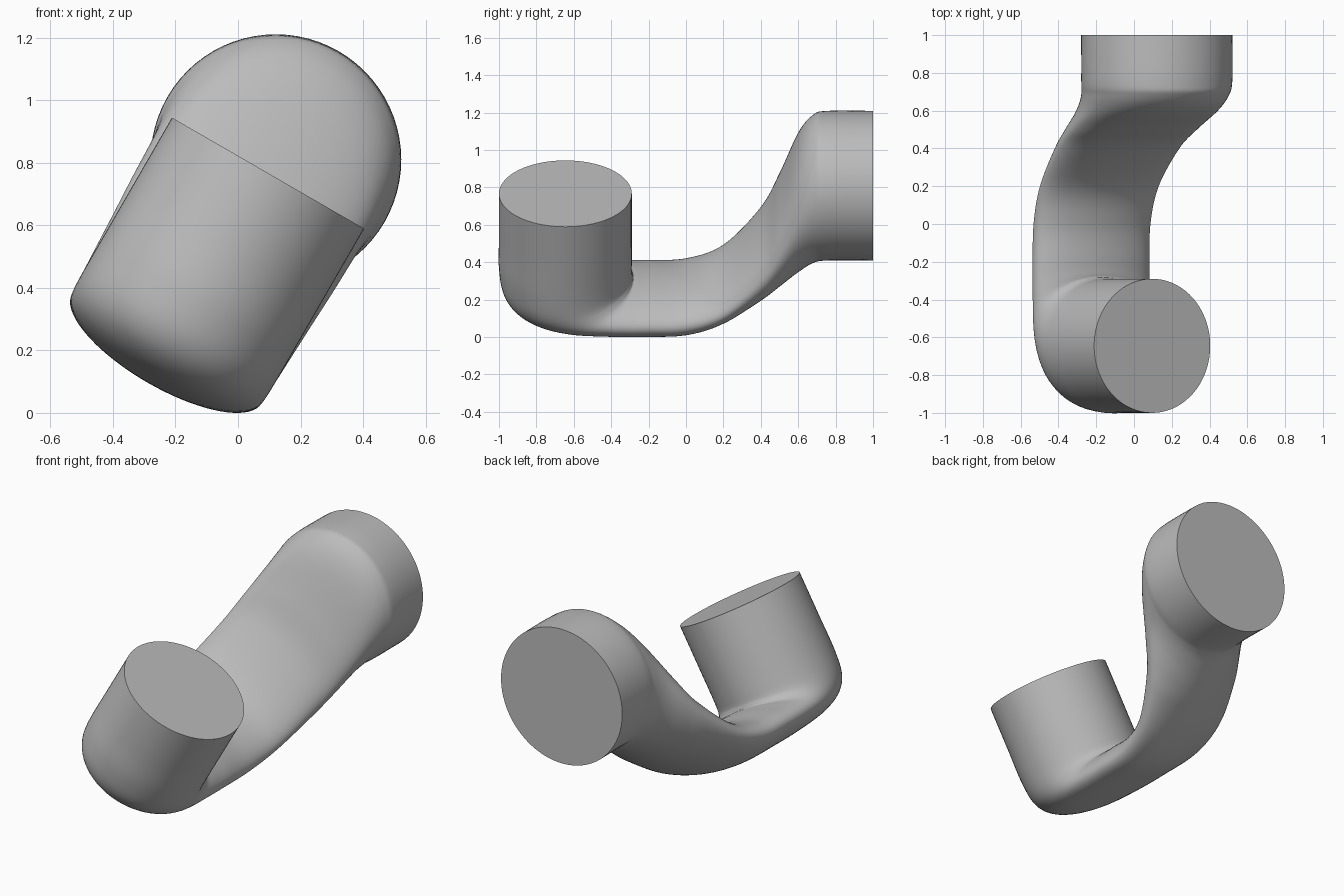
import bpy, bmesh, math
from mathutils import Vector

cube = bpy.data.objects.get("Cube")
if cube:
    bpy.data.objects.remove(cube)

SIDES, STEPS = 72, 8
TILT = math.radians(30)
ACROSS = Vector((math.cos(TILT), 0, -math.sin(TILT)))
RISE = Vector((math.sin(TILT), 0, math.cos(TILT)))
DEPTH = Vector((0, 1, 0))
MID = -0.3

# Pipe stations in the tilted symmetry plane:
# outer depth, outer rise, inner depth, inner rise, half width
stations = [Vector(s) for s in (
    (-1, .712, -.29, .712, .355),
    (-1, .45, -.29, .45, .355),
    (-1, .25, -.29, .28, .355),
    (-.97, .1, -.29, .22, .355),
    (-.88, .01, -.285, .2, .354),
    (-.72, -.04, -.28, .19, .352),
    (-.5, -.058, -.26, .19, .35),
    (-.25, -.06, -.2, .19, .35),
    (0, -.05, 0, .2, .35),
    (.2, .02, .2, .285, .355),
    (.4, .14, .4, .54, .363),
    (.5, .21, .5, .766, .37),
    (.6, .285, .6, 1.03, .376),
    (.68, .342, .68, 1.14, .388),
    (.76, .361, .76, 1.161, .4),
    (1, .361, 1, 1.161, .4),
)]


def blend(a, b, c, d, t):
    """Smooth interpolation between b and c."""
    return b + (c - a) * (t / 2) + (a * 2 - b * 5 + c * 4 - d) * (t * t / 2) \
        + (b * 3 - a - c * 3 + d) * (t ** 3 / 2)


def section(bm, s):
    """One elliptical ring spanning the outer and inner edges."""
    outer = DEPTH * s[0] + RISE * s[1]
    inner = DEPTH * s[2] + RISE * s[3]
    centre, half = (outer + inner) / 2 + ACROSS * MID, (inner - outer) / 2
    ring = []
    for i in range(SIDES):
        a = math.tau * i / SIDES
        ring.append(bm.verts.new(centre + half * math.cos(a) + ACROSS * (s[4] * math.sin(a))))
    return ring


# Loft the bent pipe through all stations
bm = bmesh.new()
ends = [stations[0]] + stations + [stations[-1]]
rings = []
for k in range(len(stations) - 1):
    for j in range(STEPS):
        rings.append(section(bm, blend(*ends[k:k + 4], j / STEPS)))
rings.append(section(bm, stations[-1]))
for r, q in zip(rings, rings[1:]):
    for i in range(SIDES):
        n = (i + 1) % SIDES
        bm.faces.new((r[i], r[n], q[n], q[i]))

# Flat end caps
bm.faces.new(rings[0][::-1])
bm.faces.new(rings[-1])
bmesh.ops.recalc_face_normals(bm, faces=bm.faces)
mesh = bpy.data.meshes.new("bent_pipe")
bm.to_mesh(mesh)
bm.free()

# Plain grey material
grey = bpy.data.materials.new("plain_grey")
grey.use_nodes = True
grey.diffuse_color = (.5, .5, .5, 1)
grey.node_tree.nodes["Principled BSDF"].inputs["Base Color"].default_value = (.5, .5, .5, 1)
mesh.materials.append(grey)

pipe = bpy.data.objects.new("bent_pipe", mesh)
bpy.context.collection.objects.link(pipe)
bpy.context.view_layer.objects.active = pipe
pipe.select_set(True)
bpy.ops.object.shade_smooth_by_angle(angle=math.radians(40))
